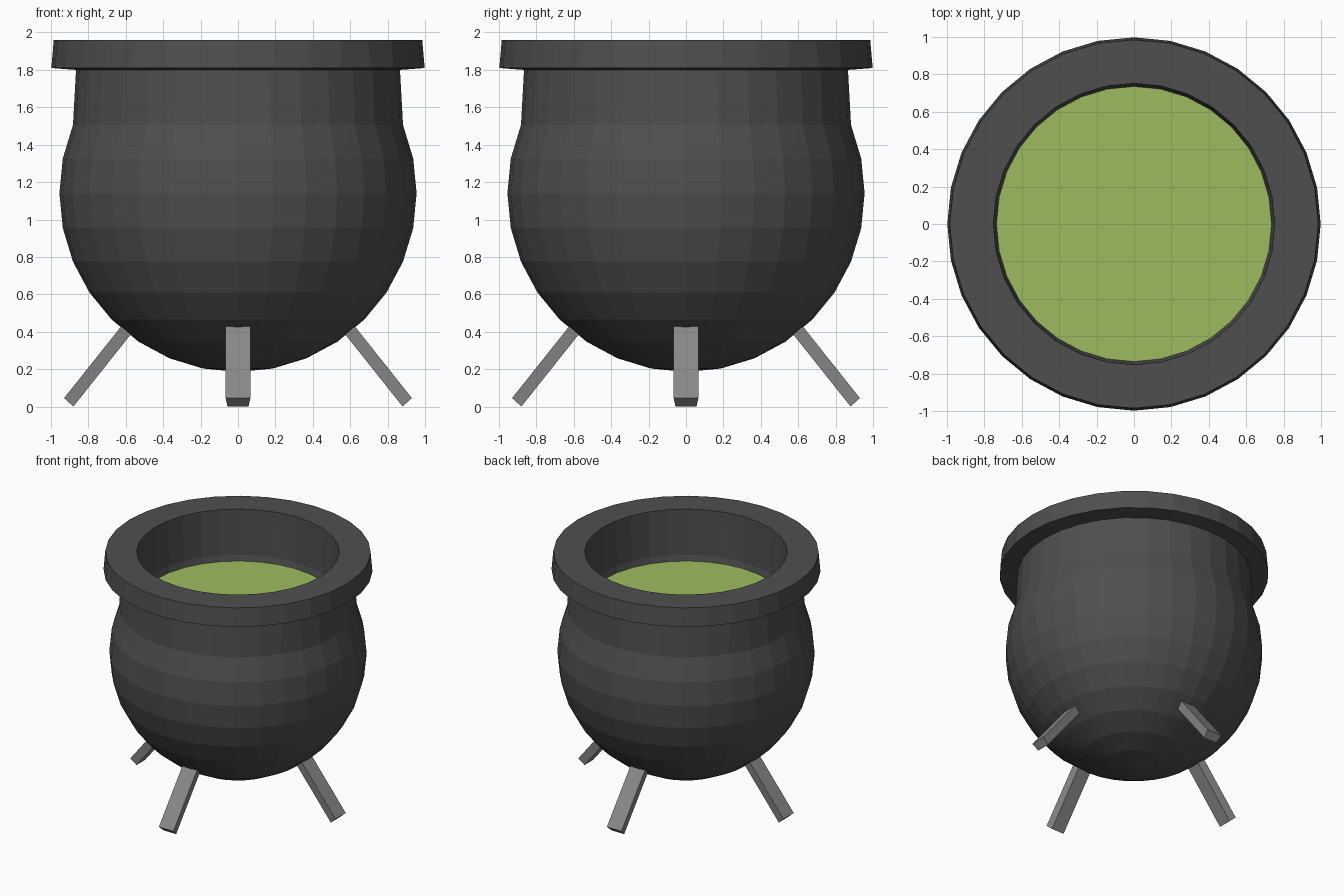
import bpy, bmesh, math
from mathutils import Matrix

if "Cube" in bpy.data.objects:
    bpy.data.objects.remove(bpy.data.objects["Cube"])

SIDES = 32


def material(name, rgb):
    m = bpy.data.materials.new(name)
    m.diffuse_color = (*rgb, 1)
    m.use_nodes = True
    m.node_tree.nodes["Principled BSDF"].inputs["Base Color"].default_value = m.diffuse_color
    return m


IRON = material("dark iron", (0.078, 0.078, 0.078))
GREY = material("leg grey", (0.25, 0.25, 0.25))
GREEN = material("potion green", (0.34, 0.50, 0.112))


def finish(name, bm, mat):
    me = bpy.data.meshes.new(name)
    bm.to_mesh(me)
    bm.free()
    me.materials.append(mat)
    ob = bpy.data.objects.new(name, me)
    bpy.context.collection.objects.link(ob)
    return ob


def lathe(name, profile, mat):
    """Spin (radius, z) points; listed so that the outside is on the right."""
    bm = bmesh.new()
    rings = []
    for r, z in profile:
        rings.append([bm.verts.new((r * math.cos(2 * math.pi * i / SIDES),
                                    r * math.sin(2 * math.pi * i / SIDES), z))
                      for i in range(SIDES)])
    for a, b in zip(rings, rings[1:]):
        for i in range(SIDES):
            j = (i + 1) % SIDES
            bm.faces.new((a[i], a[j], b[j], b[i]))
    bmesh.ops.remove_doubles(bm, verts=bm.verts, dist=1e-5)
    return finish(name, bm, mat)


# Pot: round bowl, neck, overhanging rim and inner wall in one profile
R, CZ = 0.955, 1.14
bowl = [(R * math.sin(math.pi * k / 16), CZ - R * math.cos(math.pi * k / 16))
        for k in range(11)]
bowl[0] = (0.0, CZ - R)
neck_and_rim = [(0.866, 1.80), (0.998, 1.81), (0.985, 1.96),
                (0.752, 1.96), (0.746, 1.59), (0.735, 1.54)]
lathe("cauldron_pot", bowl + neck_and_rim, IRON)

# Liquid surface
bm = bmesh.new()
bmesh.ops.create_circle(bm, cap_ends=True, segments=SIDES, radius=0.737,
                        matrix=Matrix.Translation((0, 0, 1.542)))
bmesh.ops.rotate(bm, verts=bm.verts, matrix=Matrix.Rotation(0, 3, 'Z'))
for f in bm.faces:
    f.normal_update()
    if f.normal.z < 0:
        f.normal_flip()
finish("potion", bm, GREEN)

# Four splayed legs, wider on the outer face
SLOPE = math.radians(51.5)
LENGTH = 0.60
for n, side in enumerate(("right", "back", "left", "front")):
    bm = bmesh.new()
    turn = Matrix.Rotation(n * math.pi / 2, 3, 'Z')
    section = [(0.93, 0.045, 0.066), (0.88, 0.0, 0.056)]   # x, z, half width
    ends = []
    for t in (0, LENGTH):
        dx, dz = -t * math.cos(SLOPE), t * math.sin(SLOPE)
        (xo, zo, wo), (xi, zi, wi) = section
        pts = [(xo + dx, -wo, zo + dz), (xo + dx, wo, zo + dz),
               (xi + dx, wi, zi + dz), (xi + dx, -wi, zi + dz)]
        ends.append([bm.verts.new(p) for p in pts])
    a, b = ends
    bm.faces.new(a)
    bm.faces.new(b[::-1])
    for i in range(4):
        j = (i + 1) % 4
        bm.faces.new((a[i], b[i], b[j], a[j]))
    bmesh.ops.rotate(bm, verts=bm.verts, matrix=turn)
    bmesh.ops.recalc_face_normals(bm, faces=bm.faces)
    finish(side + "_leg", bm, GREY)
